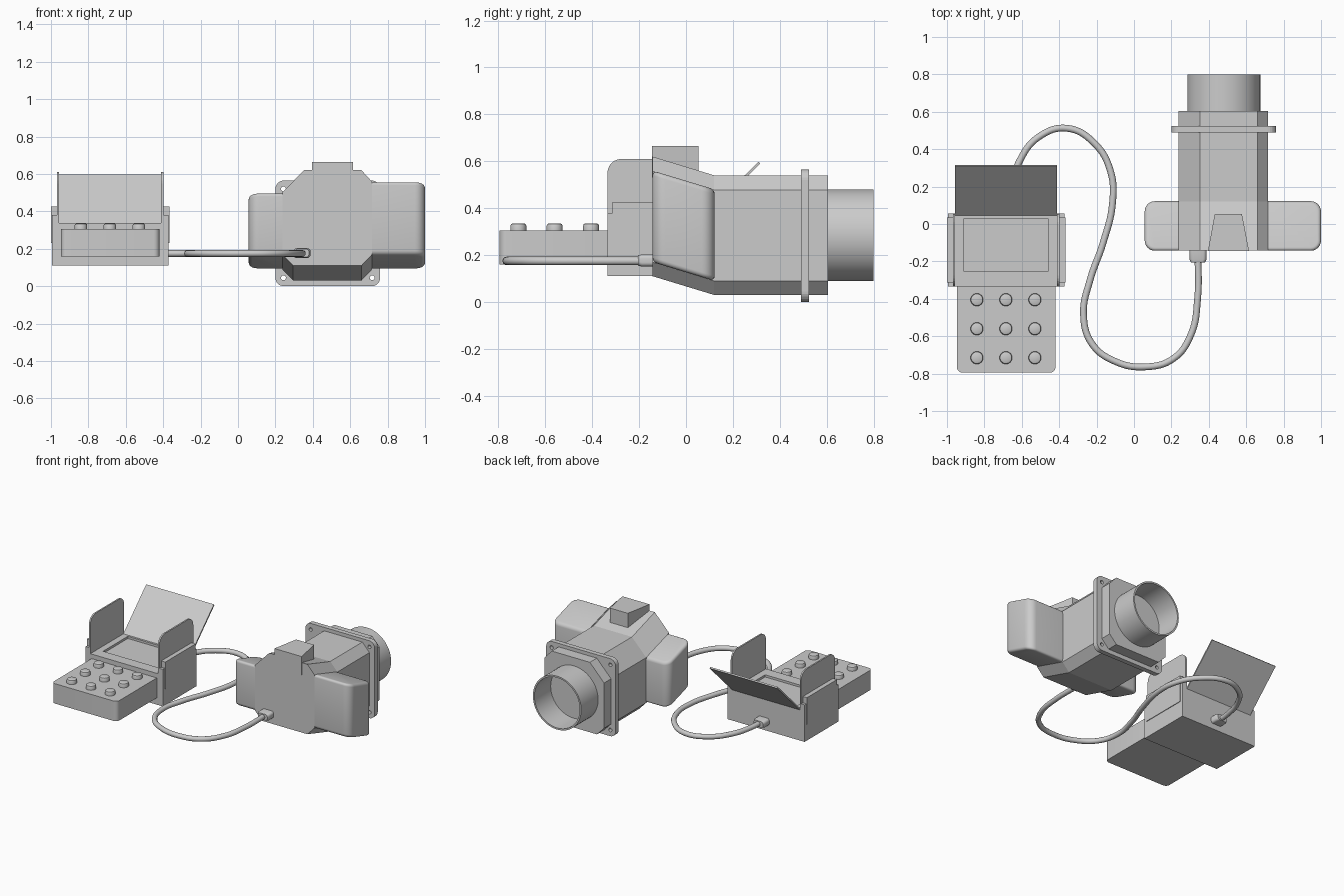
import bpy, bmesh
from math import sin, cos, pi, radians

if "Cube" in bpy.data.objects:
    bpy.data.objects.remove(bpy.data.objects["Cube"])


def finish(bm, name, smooth=False):
    bmesh.ops.recalc_face_normals(bm, faces=bm.faces)
    me = bpy.data.meshes.new(name)
    bm.to_mesh(me)
    bm.free()
    ob = bpy.data.objects.new(name, me)
    bpy.context.collection.objects.link(ob)
    if smooth:
        bpy.ops.object.select_all(action='DESELECT')
        ob.select_set(True)
        bpy.context.view_layer.objects.active = ob
        bpy.ops.object.shade_smooth_by_angle(angle=radians(35))
    return ob


def loft(name, rings, smooth=False):
    """Skin a list of equal-length 3D rings and cap both ends."""
    bm = bmesh.new()
    vs = [[bm.verts.new(p) for p in r] for r in rings]
    n = len(vs[0])
    for a, b in zip(vs, vs[1:]):
        for i in range(n):
            j = (i + 1) % n
            bm.faces.new((a[i], a[j], b[j], b[i]))
    bm.faces.new(vs[0])
    bm.faces.new(vs[-1])
    return finish(bm, name, smooth)


def rrect(x0, x1, y0, y1, r, n=6):
    """Rounded rectangle outline."""
    out = []
    for cx, cy, a in ((x1 - r, y1 - r, 0), (x0 + r, y1 - r, 90),
                      (x0 + r, y0 + r, 180), (x1 - r, y0 + r, 270)):
        for i in range(n + 1):
            t = radians(a + 90 * i / n)
            out.append((cx + r * cos(t), cy + r * sin(t)))
    return out


def circle(cx, cy, r, n=48):
    return [(cx + r * cos(2 * pi * i / n), cy + r * sin(2 * pi * i / n)) for i in range(n)]


def at_x(pts, x): return [(x, a, b) for a, b in pts]
def at_y(pts, y, dz=0): return [(a, y, b + dz) for a, b in pts]
def at_z(pts, z): return [(a, b, z) for a, b in pts]
def rect(x0, x1, y0, y1): return [(x0, y0), (x1, y0), (x1, y1), (x0, y1)]


def box(name, x0, x1, y0, y1, z0, z1):
    return loft(name, [at_z(rect(x0, x1, y0, y1), z) for z in (z0, z1)])


# Camera housing: chamfered section, rising towards the front
section = [(0.295, 0.03), (0.66, 0.03), (0.717, 0.09), (0.717, 0.478),
           (0.66, 0.54), (0.352, 0.54), (0.237, 0.42), (0.237, 0.09)]
loft("camera_housing", [at_y(section, -0.143, 0.08), at_y(section, 0.12), at_y(section, 0.605)])


# Side grips: sheared boxes with rounded outer edges
def grip(name, xi, xo, z0, z1):
    bm = bmesh.new()
    r = [[bm.verts.new((x, y, z + dz)) for x, y, dz in
          ((xi, -0.143, 0.08), (xo, -0.143, 0.08), (xo, 0.122, 0), (xi, 0.122, 0))]
         for z in (z0, z1)]
    for i in range(4):
        j = (i + 1) % 4
        bm.faces.new((r[0][i], r[0][j], r[1][j], r[1][i]))
    bm.faces.new(r[0])
    bm.faces.new(r[1])
    bmesh.ops.recalc_face_normals(bm, faces=bm.faces)
    upright = [e for e in bm.edges if all(abs(v.co.x - xo) < 1e-4 for v in e.verts)
               and abs(e.verts[0].co.y - e.verts[1].co.y) < 1e-4]
    bmesh.ops.bevel(bm, geom=upright, offset=0.055, segments=6, profile=0.5, affect='EDGES')
    rim = [e for e in bm.edges if not all(abs(v.co.x - xi) < 1e-4 for v in e.verts)
           and any(len(f.verts) > 4 for f in e.link_faces)]
    bmesh.ops.bevel(bm, geom=rim, offset=0.02, segments=4, profile=0.5, affect='EDGES')
    finish(bm, name, True)


grip("left_grip", 0.237, 0.057, 0.09, 0.42)
grip("right_grip", 0.717, 1.0, 0.09, 0.48)

# Viewfinder block, narrowing to the rear
loft("viewfinder", [at_z([(0.395, -0.145), (0.615, -0.145), (0.577, 0.053), (0.432, 0.053)], z)
                    for z in (0.53, 0.665)])

# Mounting flange with four bolt holes
plate = rrect(0.2, 0.76, 0.0, 0.565, 0.045)
flange = loft("mounting_flange", [at_y(plate, 0.49), at_y(plate, 0.525)])
for x in (0.243, 0.717):
    for z in (0.045, 0.52):
        hole = circle(x, z, 0.013, 16)
        cut = loft("bolt_hole_cutter", [at_y(hole, 0.45), at_y(hole, 0.56)])
        cut.hide_render = True
        cut.hide_viewport = True
        cut.display_type = 'WIRE'
        m = flange.modifiers.new("hole", 'BOOLEAN')
        m.operation = 'DIFFERENCE'
        m.object = cut

# Lens barrel: open tube
loft("lens_barrel", [at_y(circle(0.48, 0.285, r, 64), y)
                     for r, y in ((0.195, 0.595), (0.195, 0.8), (0.183, 0.8), (0.183, 0.612))], True)

# Control console with sunken screen
outer, inner = rect(-0.965, -0.402, -0.335, 0.055), rect(-0.91, -0.46, -0.255, 0.03)
loft("console_body", [at_z(outer, 0.11), at_z(outer, 0.338), at_z(inner, 0.338), at_z(inner, 0.322)])

# Console side walls, raised side pads and hood wings
cx = -0.6835
for side, s in (("left", -1), ("right", 1)):
    xs = lambda a, b: sorted((cx + s * a, cx + s * b))
    box(side + "_console_wall", *xs(0.28, 0.312), -0.335, 0.055, 0.11, 0.38)
    box(side + "_side_pad", *xs(0.284, 0.3165), -0.313, 0.035, 0.23, 0.426)
    wing = rrect(-0.335, 0.055, 0.25, 0.61, 0.06)
    loft(side + "_hood_wing", [at_x(wing, cx + s * 0.273), at_x(wing, cx + s * 0.284)])

# Raised rear hood flap
flap = [(0.045, 0.338), (0.053, 0.331), (0.316, 0.59), (0.309, 0.598)]
loft("hood_flap", [at_x(flap, -0.957), at_x(flap, -0.411)])

# Keypad and nine buttons
pad = rrect(-0.947, -0.42, -0.795, -0.30, 0.03)
loft("keypad", [at_z(pad, 0.16), at_z(pad, 0.305)], True)
for i in range(3):
    for j in range(3):
        x, y = -0.84 + 0.155 * i, -0.715 + 0.155 * j
        loft("button", [at_z(circle(x, y, r, 24), z) for r, z in
                        ((0.034, 0.30), (0.034, 0.325), (0.031, 0.332), (0.025, 0.335))], True)

# Cable along a smooth path
path = [(-0.665, 0.05), (-0.655, 0.19), (-0.61, 0.34), (-0.51, 0.465), (-0.36, 0.512),
        (-0.21, 0.43), (-0.125, 0.28), (-0.115, 0.11), (-0.165, -0.1), (-0.235, -0.3),
        (-0.27, -0.48), (-0.225, -0.64), (-0.1, -0.735), (0.06, -0.764), (0.21, -0.72),
        (0.305, -0.59), (0.34, -0.4), (0.342, -0.15)]
cu = bpy.data.curves.new("cable", 'CURVE')
cu.dimensions = '3D'
cu.bevel_depth = 0.018
cu.bevel_resolution = 4
cu.resolution_u = 8
cu.use_fill_caps = True
sp = cu.splines.new('BEZIER')
sp.bezier_points.add(len(path) - 1)
for p, (x, y) in zip(sp.bezier_points, path):
    p.co = (x, y, 0.175)
    p.handle_left_type = p.handle_right_type = 'AUTO'
cable = bpy.data.objects.new("cable", cu)
bpy.context.collection.objects.link(cable)

# Cable plugs at both ends
for name, x, y, d in (("camera_plug", 0.342, -0.143, -1), ("console_plug", -0.665, 0.055, 1)):
    loft(name, [at_y(rrect(x - w, x + w, 0.177 - h, 0.177 + h, 0.018), y + d * t)
                for w, h, t in ((0.046, 0.026, -0.01), (0.046, 0.026, 0.045), (0.038, 0.022, 0.062))], True)
